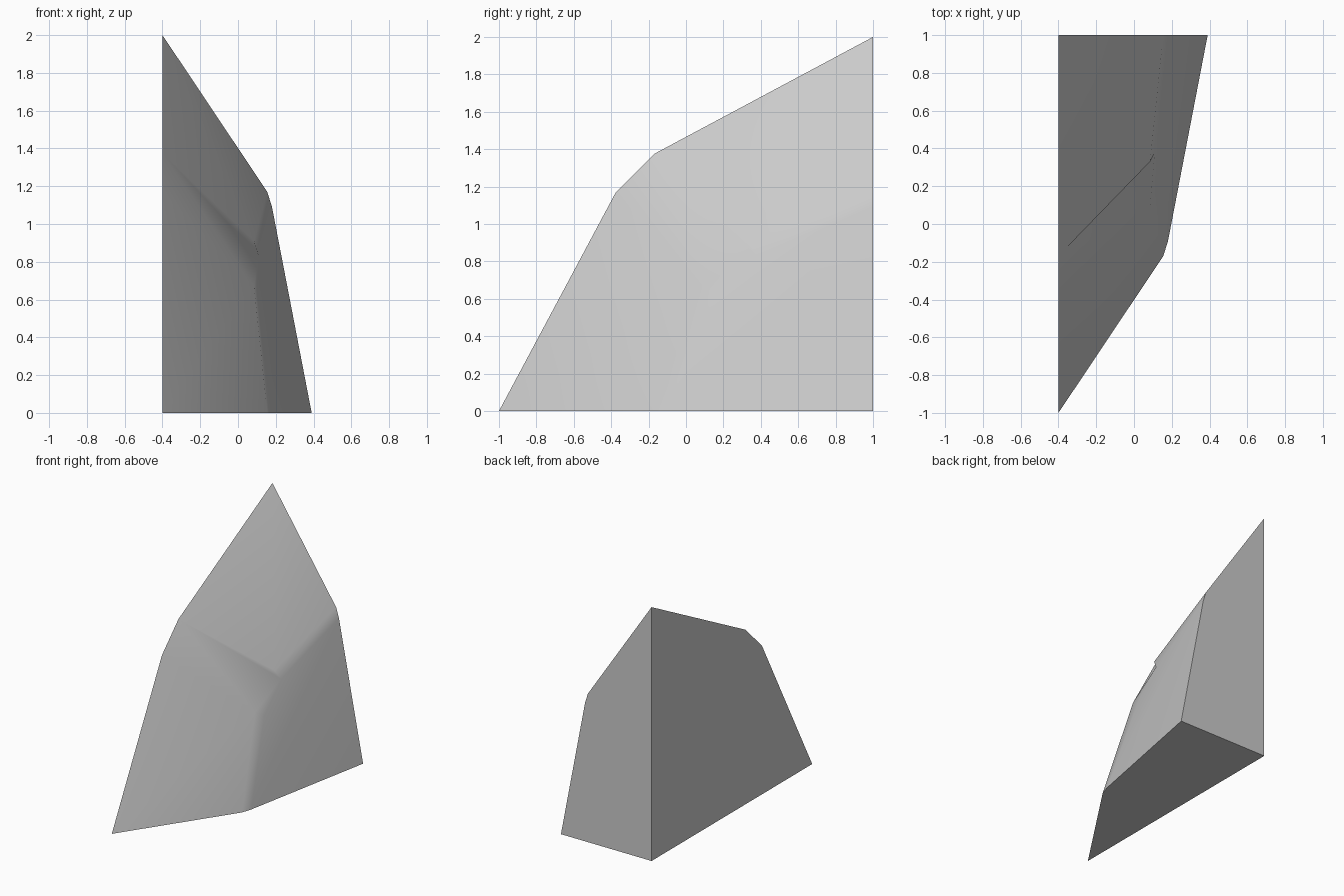
import bpy
import bmesh
import math

cube = bpy.data.objects.get("Cube")
if cube:
    bpy.data.objects.remove(cube, do_unlink=True)

# One plain stone colour
GREY = (0.6, 0.6, 0.6, 1.0)
stone = bpy.data.materials.new("light_grey_stone")
stone.use_nodes = True
stone.diffuse_color = GREY
bsdf = stone.node_tree.nodes["Principled BSDF"]
bsdf.inputs["Base Color"].default_value = GREY
bsdf.inputs["Roughness"].default_value = 0.8


def mirror(p):
    """Reflect across the diagonal plane that swaps the front and top slopes."""
    x, y, z = p
    return (x, 1 - z, 1 - y)


# Lower half of the sloped shell; the upper half is its reflection
half = {
    "tip": (-0.4, -1, 0),            # front corner of the base
    "ridge": (-0.4, -0.375, 1.17),   # end of the wide chamfer on the flat side
    "foot": (0.155, -0.17, 0),       # narrow bevel at the base
    "foot_side": (0.18, -0.09, 0),
    "knee": (0.085, 0.09, 0.67),     # where the bevel meets the chamfer
    "knee_side": (0.11, 0.17, 0.62),
}

bm = bmesh.new()
low = {k: bm.verts.new(p) for k, p in half.items()}
high = {k: bm.verts.new(mirror(p)) for k, p in half.items()}
inner = bm.verts.new((-0.4, 1, 0))
outer = bm.verts.new((0.39, 1, 0))

for s in (low, high):
    # Main slope, narrow bevel, and the flat end under or behind it
    bm.faces.new([s[k] for k in ("tip", "foot", "knee", "ridge")])
    bm.faces.new([s[k] for k in ("foot", "foot_side", "knee_side", "knee")])
    bm.faces.new([s["tip"], s["foot"], s["foot_side"], outer, inner])

# Side slope, wide chamfer and flat side
bm.faces.new([outer, low["foot_side"], low["knee_side"],
              high["knee_side"], high["foot_side"]])
bm.faces.new([low["ridge"], low["knee"], low["knee_side"],
              high["knee_side"], high["knee"], high["ridge"]])
bm.faces.new([inner, low["tip"], low["ridge"], high["ridge"], high["tip"]])

bmesh.ops.recalc_face_normals(bm, faces=bm.faces[:])
mesh = bpy.data.meshes.new("corner_rock")
bm.to_mesh(mesh)
bm.free()
mesh.materials.append(stone)

rock = bpy.data.objects.new("corner_rock", mesh)
bpy.context.collection.objects.link(rock)
for o in bpy.context.selected_objects:
    o.select_set(False)
rock.select_set(True)
bpy.context.view_layer.objects.active = rock
bpy.ops.object.shade_smooth_by_angle(angle=math.radians(40))
